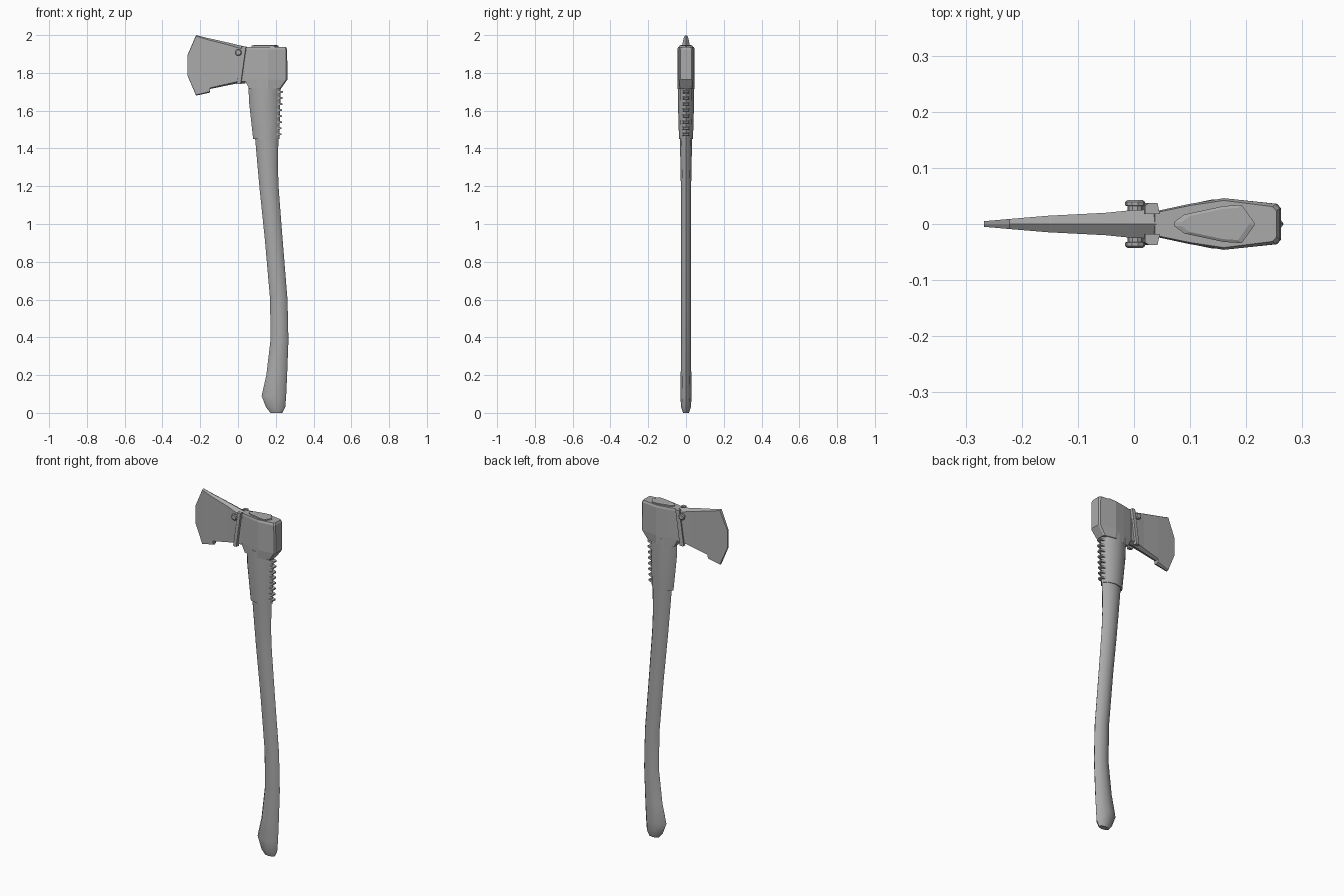
import bpy, bmesh, math

cube = bpy.data.objects.get("Cube")
if cube:
    bpy.data.objects.remove(cube)

grey = bpy.data.materials.new("plain grey")
grey.use_nodes = True
colour = (0.4, 0.4, 0.4, 1)
grey.diffuse_color = colour
grey.node_tree.nodes["Principled BSDF"].inputs["Base Color"].default_value = colour


def loft(name, rings, smooth=None):
    """Skin a row of equal rings and cap both ends."""
    bm = bmesh.new()
    rows = [[bm.verts.new(p) for p in ring] for ring in rings]
    n = len(rows[0])
    for a, b in zip(rows, rows[1:]):
        for i in range(n):
            j = (i + 1) % n
            bm.faces.new((a[i], a[j], b[j], b[i]))
    bm.faces.new(rows[0])
    bm.faces.new(rows[-1])
    bmesh.ops.recalc_face_normals(bm, faces=bm.faces)
    mesh = bpy.data.meshes.new(name)
    bm.to_mesh(mesh)
    bm.free()
    mesh.materials.append(grey)
    obj = bpy.data.objects.new(name, mesh)
    bpy.context.collection.objects.link(obj)
    if smooth:
        bpy.ops.object.select_all(action='DESELECT')
        obj.select_set(True)
        bpy.context.view_layer.objects.active = obj
        bpy.ops.object.shade_smooth_by_angle(angle=math.radians(smooth))
    return obj


def oval(z, x0, x1, hy, tilt=0, sides=8):
    """Oval ring across the haft, spanning x0 to x1."""
    ring = []
    for i in range(sides):
        a = math.tau * i / sides
        ring.append(((x0 + x1) / 2 + (x1 - x0) / 2 * math.cos(a),
                     hy * math.sin(a), z + tilt * math.cos(a)))
    return ring


def mirrored(half, z):
    """Close a half outline (y >= 0) across y = 0 at height z."""
    pts = half + [(x, -y) for x, y in reversed(half) if y > 0]
    return [(x, y, z) for x, y in pts]


# Curved haft with a flared foot: z, left, right, half depth
haft = [(0.0, .172, .235, .016), (0.03, .148, .25, .026),
        (0.09, .125, .255, .03), (0.2, .15, .26, .028),
        (0.385, .172, .267, .026), (0.6, .17, .262, .026),
        (0.92, .142, .236, .026), (1.18, .115, .216, .027),
        (1.3, .104, .211, .029), (1.46, .09, .214, .033)]
loft("haft", [oval(*s) for s in haft], 50)

# Protective sleeve under the head
sleeve = [(1.45, .08, .219, .037), (1.65, .058, .224, .043), (1.75, .055, .226, .044)]
loft("sleeve", [oval(*s) for s in sleeve], 50)

# Grip ribs up the back of the sleeve
for i in range(8):
    z = 1.475 + i * 0.032
    x = 0.217 + i * 0.001
    loft(f"rib_{i + 1}", [
        [(x - .015, -.02, z + .009), (x - .015, .02, z + .009),
         (x - .015, .02, z - .009), (x - .015, -.02, z - .009)],
        [(x + .013, -.013, z + .004), (x + .013, .013, z + .004),
         (x + .013, .013, z - .004), (x + .013, -.013, z - .004)]])


# Axe head body, narrowing down to the sleeve
def head_ring(z, x0, x1, y0, ym, y1):
    return mirrored([(x0, y0), (.1, (y0 + ym) / 2 + .002), (.16, ym),
                     (x1 - .007, y1 + .002), (x1, y1 - .006)], z)


loft("head_body", [head_ring(1.715, .06, .226, .024, .044, .03),
                   head_ring(1.765, .035, .262, .022, .046, .034),
                   head_ring(1.925, .035, .26, .022, .046, .034),
                   head_ring(1.937, .037, .254, .02, .042, .029)])

# Blade with a hooked beard: x, bottom, top, half thickness
blade = [(-.267, 1.785, 1.895, .005), (-.222, 1.68, 2.0, .009),
         (-.15, 1.695, 1.982, .015), (-.148, 1.715, 1.982, .015),
         (-.05, 1.735, 1.96, .02), (0, 1.745, 1.948, .025),
         (.04, 1.745, 1.938, .026)]
loft("blade", [[(x, 0, top), (x, t, top - t * .6), (x, t, bot + t * .4), (x, 0, bot),
                (x, -t, bot + t * .4), (x, -t, top - t * .6)]
               for x, bot, top, t in blade])

# Eye wedge seated in the top of the head, with a bevelled rim
def wedge_ring(z, k):
    half = [(.072, .004), (.09, .017), (.16, .032), (.192, .034), (.215, .002)]
    return mirrored([(.15 + (x - .15) * k, y * k) for x, y in half], z)


loft("eye_wedge", [wedge_ring(1.93, 1), wedge_ring(1.944, 1), wedge_ring(1.947, .84)])

# Clamp plates and bolts on both cheeks
for side, label in ((-1, "front"), (1, "back")):
    loft(f"clamp_{label}", [[(x, side * y, z) for x, y in
                             ((lean, .018), (lean, .033), (lean + .006, .037),
                              (lean + .022, .037), (lean + .026, .018))]
                            for z, lean in ((1.74, -.008), (1.94, .02))])
    rings = []
    for r, y in ((.014, .02), (.014, .032), (.018, .033), (.018, .039), (.013, .043)):
        rings.append([(.002 + r * math.cos(math.tau * i / 10), side * y,
                       1.908 + r * math.sin(math.tau * i / 10)) for i in range(10)])
    loft(f"bolt_{label}", rings)
